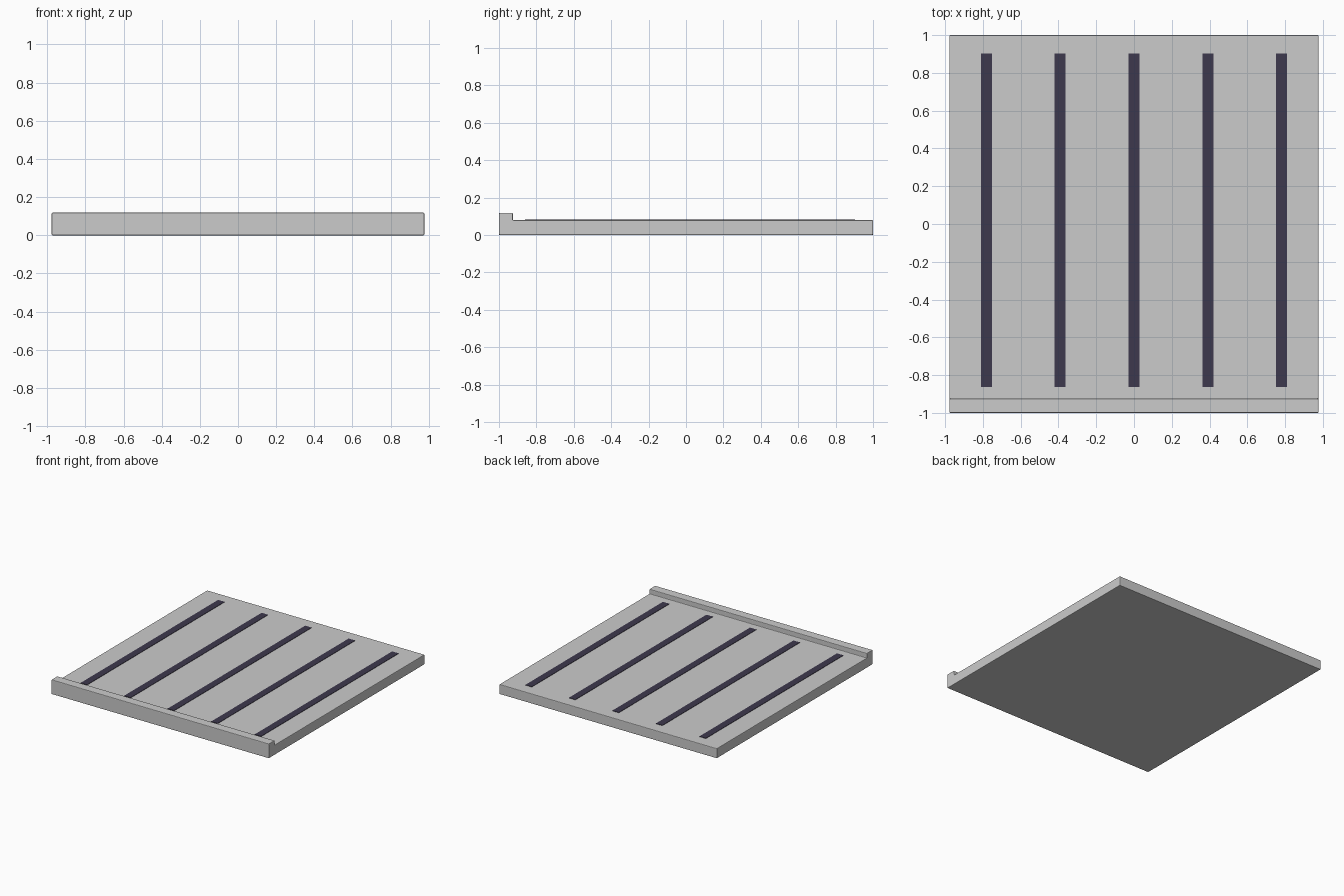
import bpy, bmesh

if "Cube" in bpy.data.objects:
    bpy.data.objects.remove(bpy.data.objects["Cube"])

def bevel(obj, width):
    m = obj.modifiers.new("Bevel", 'BEVEL')
    m.width = width
    m.segments = 2
    m.limit_method = 'ANGLE'

def make_object(name, bm):
    bmesh.ops.recalc_face_normals(bm, faces=bm.faces[:])
    mesh = bpy.data.meshes.new(name)
    bm.to_mesh(mesh)
    bm.free()
    obj = bpy.data.objects.new(name, mesh)
    bpy.context.collection.objects.link(obj)
    return obj

HALF_W = 0.977
TOP = 0.08

# Slab with raised front lip: side profile (y, z) extruded along x
profile = [(-1, 0), (1, 0), (1, TOP), (-0.925, TOP), (-0.925, 0.118), (-1, 0.118)]
bm = bmesh.new()
face = bm.faces.new([bm.verts.new((-HALF_W, y, z)) for y, z in profile])
ext = bmesh.ops.extrude_face_region(bm, geom=[face])
verts = [v for v in ext["geom"] if isinstance(v, bmesh.types.BMVert)]
bmesh.ops.translate(bm, verts=verts, vec=(2 * HALF_W, 0, 0))
slab = make_object("slab_with_lip", bm)
bevel(slab, 0.005)

# Dark strips set into the top
dark = bpy.data.materials.new("dark_strip")
dark.diffuse_color = (0.048, 0.04, 0.075, 1)
dark.use_nodes = True
dark.node_tree.nodes["Principled BSDF"].inputs["Base Color"].default_value = dark.diffuse_color
Y0, Y1 = -0.862, 0.903
for i in range(5):
    bm = bmesh.new()
    bmesh.ops.create_cube(bm, size=1)
    bmesh.ops.scale(bm, verts=bm.verts, vec=(0.058, Y1 - Y0, 0.012))
    strip = make_object(f"grip_strip_{i + 1}", bm)
    strip.location = ((i - 2) * 0.391, (Y0 + Y1) / 2, TOP - 0.003)
    strip.data.materials.append(dark)
